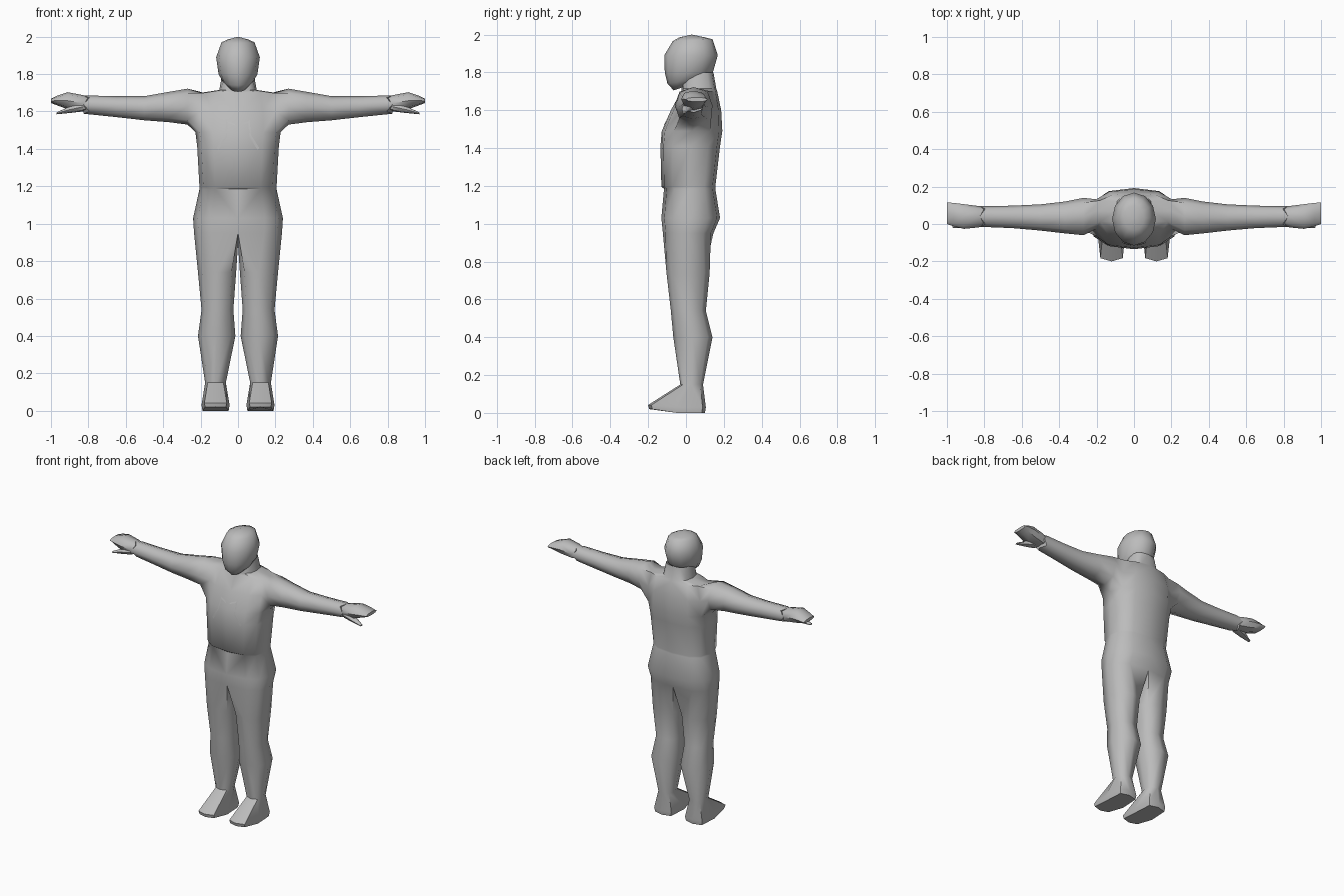
import bpy, bmesh, math
from mathutils import Vector
from mathutils.bvhtree import BVHTree

if "Cube" in bpy.data.objects:
    bpy.data.objects.remove(bpy.data.objects["Cube"])

grey = bpy.data.materials.new("plain grey")
grey.diffuse_color = (0.5, 0.5, 0.5, 1)
grey.use_nodes = True
grey.node_tree.nodes["Principled BSDF"].inputs["Base Color"].default_value = grey.diffuse_color


def spow(v, p):
    return math.copysign(abs(v) ** p, v)


def flat_ring(z, x0, x1, y0, y1, angles, p=0.8, lift=0.0):
    """Horizontal section; angle 0 is the front, 90 is +x, lift raises the sides and back."""
    cx, cy, rx, ry = (x0 + x1) / 2, (y0 + y1) / 2, (x1 - x0) / 2, (y1 - y0) / 2
    out = []
    for a in angles:
        s, c = math.sin(math.radians(a)), math.cos(math.radians(a))
        out.append((cx + rx * spow(s, p) if abs(s) > 1e-6 else cx,
                    cy - ry * spow(c, p), z + lift * (1 - c) / 2))
    return out


def arm_ring(x, y0, y1, z0, z1, p=0.85):
    """Section across an arm or hand, starting at the lower front."""
    out = []
    for k in range(8):
        a = math.radians(-135 + 45 * k)
        out.append((x, (y0 + y1) / 2 + (y1 - y0) / 2 * spow(math.cos(a), p),
                    (z0 + z1) / 2 + (z1 - z0) / 2 * spow(math.sin(a), p)))
    return out


def add(bm, pts):
    return [bm.verts.new(p) for p in pts]


def bridge(bm, a, b, closed=True, skip=()):
    n = len(a)
    for i in range(n if closed else n - 1):
        if i not in skip:
            j = (i + 1) % n
            bm.faces.new((a[i], a[j], b[j], b[i]))


def mirror_x(bm):
    geom = bm.verts[:] + bm.edges[:] + bm.faces[:]
    new = bmesh.ops.duplicate(bm, geom=geom)["geom"]
    for v in new:
        if isinstance(v, bmesh.types.BMVert):
            v.co.x *= -1
    bmesh.ops.remove_doubles(bm, verts=bm.verts[:], dist=0.0005)


def finish(bm, name, angle=60):
    bmesh.ops.recalc_face_normals(bm, faces=bm.faces[:])
    me = bpy.data.meshes.new(name)
    bm.to_mesh(me)
    me.materials.append(grey)
    ob = bpy.data.objects.new(name, me)
    bpy.context.collection.objects.link(ob)
    bpy.ops.object.select_all(action='DESELECT')
    ob.select_set(True)
    bpy.context.view_layer.objects.active = ob
    bpy.ops.object.shade_smooth_by_angle(angle=math.radians(angle))
    return ob


# Body: half torso, arm and leg as one skin, then mirrored
body = bmesh.new()
half = [30 * k for k in range(7)]
torso = [  # z, half width, front, back
    (0.95, 0.235, -0.122, 0.145), (1.03, 0.24, -0.13, 0.18),
    (1.185, 0.206, -0.116, 0.155), (1.195, 0.206, -0.13, 0.155),
    (1.41, 0.218, -0.135, 0.18), (1.49, 0.228, -0.128, 0.192),
    (1.60, 0.225, -0.08, 0.186), (1.70, 0.20, -0.025, 0.165),
    (1.715, 0.10, -0.025, 0.16), (1.80, 0.085, -0.02, 0.145)]
rings = [add(body, flat_ring(z, -w, w, f, b, half, 0.75)) for z, w, f, b in torso]
for i in range(len(rings) - 1):
    bridge(body, rings[i], rings[i + 1], False, (2, 3) if i in (5, 6) else ())

# Arm grows from the shoulder opening
lo, mid, hi = rings[5:8]
loop = [lo[2], lo[3], lo[4], mid[4], hi[4], hi[3], hi[2], mid[2]]
body.verts.remove(mid[3])
for spec in [(0.27, -0.06, 0.14, 1.53, 1.722), (0.37, -0.05, 0.12, 1.543, 1.705),
             (0.50, -0.035, 0.105, 1.553, 1.682), (0.65, -0.022, 0.098, 1.57, 1.682),
             (0.80, -0.015, 0.095, 1.588, 1.686)]:
    nxt = add(body, arm_ring(*spec))
    bridge(body, loop, nxt)
    loop = nxt
# Jagged cuff edge
for k, v in enumerate(loop):
    v.co.x += 0.025 if k % 2 else -0.005
body.faces.new(loop)

# Leg grows from half of the hip opening plus a crotch point
loop = rings[0] + [body.verts.new((0, 0.01, 0.89))]
octo = [45 * k - 45 for k in range(8)]
for spec in [(0.74, 0.010, 0.214, -0.103, 0.125), (0.54, 0.025, 0.195, -0.08, 0.105),
             (0.40, 0.014, 0.214, -0.067, 0.14), (0.15, 0.065, 0.176, -0.03, 0.09)]:
    nxt = add(body, flat_ring(*spec, octo))
    bridge(body, loop, nxt)
    loop = nxt

# Foot: upper edge of the sole, then the sole with a raised toe
for z, x0, x1, y0, y1, toe in [(0.03, 0.045, 0.195, -0.2, 0.105, 0.012),
                               (0.0, 0.05, 0.19, -0.195, 0.10, 0.02)]:
    nxt = add(body, flat_ring(z, x0, x1, y0, y1, octo, 0.35))
    for v in nxt:
        if v.co.y < -0.1:
            v.co.z += toe
            v.co.x = 0.12 + (v.co.x - 0.12) * 0.9
    bridge(body, loop, nxt)
    loop = nxt
body.faces.new(loop)
mirror_x(body)
finish(body, "body", 55)
tree = BVHTree.FromBMesh(body)

# Head with a pointed chin
head = bmesh.new()
full = [30 * k for k in range(12)]
prev = None
for z, w, f, b, lift in [(1.705, 0.045, -0.065, 0.08, 0.05), (1.74, 0.082, -0.098, 0.12, 0.04),
                         (1.80, 0.104, -0.112, 0.142, 0.0), (1.89, 0.117, -0.115, 0.168, 0.0),
                         (1.965, 0.088, -0.07, 0.14, 0.01), (1.985, 0.055, -0.035, 0.10, 0.0)]:
    ring = add(head, flat_ring(z, -w, w, f, b, full, 1.0, lift))
    if prev:
        bridge(head, prev, ring)
    else:
        head.faces.new(ring)
    prev = ring
tip = head.verts.new((0, 0.03, 2.0))
for i in range(12):
    head.faces.new((prev[i], prev[(i + 1) % 12], tip))
finish(head, "head", 75)

# Hands: a mitten and a pointed thumb
hands = bmesh.new()
for chain in ([(0.785, 0.0, 0.085, 1.605, 1.675), (0.83, -0.018, 0.096, 1.60, 1.688),
               (0.91, -0.026, 0.106, 1.612, 1.703), (0.965, -0.012, 0.113, 1.632, 1.685),
               (1.0, 0.0, 0.115, 1.645, 1.668)],
              [(0.83, -0.015, 0.05, 1.60, 1.65), (0.90, -0.022, 0.03, 1.592, 1.628),
               (0.97, -0.02, 0.0, 1.585, 1.595)]):
    prev = None
    for spec in chain:
        ring = add(hands, arm_ring(*spec))
        if prev:
            bridge(hands, prev, ring)
        else:
            hands.faces.new(ring)
        prev = ring
    hands.faces.new(prev)
mirror_x(hands)
finish(hands, "hands", 50)

# Chest ties: thin strips laid on the front of the body
ties = bmesh.new()


def on_chest(x, z):
    hit = tree.ray_cast(Vector((x, -1, z)), Vector((0, 1, 0)))[0]
    return (x, hit.y - 0.004, z)


for path in ([(0.055, 1.55), (0.06, 1.47), (0.105, 1.40)], [(0.012, 1.53), (0.055, 1.545)]):
    prev = None
    for x, z in path:
        pair = add(ties, [on_chest(x, z - 0.006), on_chest(x + 0.008, z + 0.006)])
        if prev:
            ties.faces.new((prev[0], prev[1], pair[1], pair[0]))
        prev = pair
mirror_x(ties)
finish(ties, "chest_ties")
